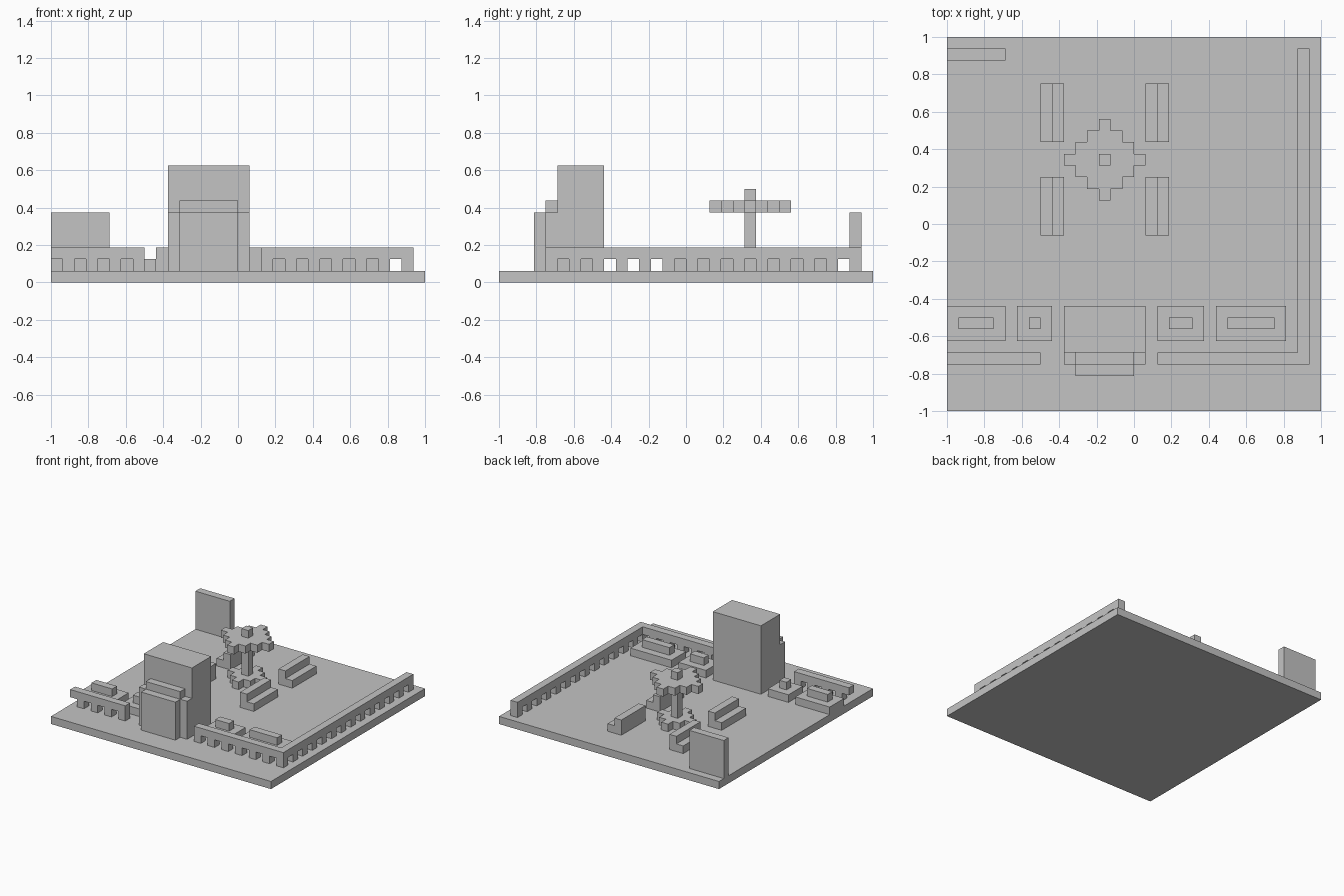
import bpy
import bmesh
from mathutils import Vector

U = 1 / 16  # one grid cell

cube = bpy.data.objects.get("Cube")
if cube:
    bpy.data.objects.remove(cube, do_unlink=True)

grey = bpy.data.materials.new("plain_grey")
grey.use_nodes = True
grey.diffuse_color = (0.55, 0.55, 0.55, 1)
grey.node_tree.nodes["Principled BSDF"].inputs["Base Color"].default_value = grey.diffuse_color


def prism(name, outline, lo, hi, axis="z"):
    """Extrude a flat outline along an axis, all in grid cells."""
    place = {
        "x": lambda a, b, d: Vector((d, a, b)),
        "y": lambda a, b, d: Vector((a, d, b)),
        "z": lambda a, b, d: Vector((a, b, d)),
    }[axis]
    bm = bmesh.new()
    face = bm.faces.new([bm.verts.new(place(a, b, lo) * U) for a, b in outline])
    grown = bmesh.ops.extrude_face_region(bm, geom=[face], use_keep_orig=True)
    moved = [v for v in grown["geom"] if isinstance(v, bmesh.types.BMVert)]
    bmesh.ops.translate(bm, verts=moved, vec=place(0, 0, hi - lo) * U)
    bmesh.ops.recalc_face_normals(bm, faces=bm.faces)
    mesh = bpy.data.meshes.new(name)
    bm.to_mesh(mesh)
    bm.free()
    mesh.materials.append(grey)
    obj = bpy.data.objects.new(name, mesh)
    bpy.context.collection.objects.link(obj)
    return obj


def box(name, x, y, z):
    return prism(name, [(x[0], y[0]), (x[1], y[0]), (x[1], y[1]), (x[0], y[1])], *z)


def arcade(name, start, end, opening_first, lo, hi, axis):
    """Low wall with a row of square openings along its foot."""
    outline = []
    for i in range(start, end):
        is_open = ((i - start) % 2 == 0) == opening_first
        foot = 2 if is_open else 1
        outline += [(i, foot), (i + 1, foot)]
    return prism(name, outline + [(end, 3), (start, 3)], lo, hi, axis)


def stepped_disc(name, cx, cy, r, lo, hi):
    """Round plate with a stair-stepped rim."""
    quarter = [(r + 0.5, 0.5)]
    for k in range(1, r + 1):
        quarter += [(r + 0.5 - k, k - 0.5), (r + 0.5 - k, k + 0.5)]
    outline = []
    for _ in range(4):
        outline += quarter
        quarter = [(-b, a) for a, b in quarter]
    return prism(name, [(cx + a, cy + b) for a, b in outline], lo, hi)


# Ground slab
box("ground_slab", (-16, 16), (-16, 16), (0, 1))

# Boundary walls
arcade("front_wall_right", -16, -8, True, -12, -11, "y")
arcade("front_wall_left", 2, 14, False, -12, -11, "y")
arcade("side_wall", -12, 15, False, 14, 15, "x")

# Gate tower with stepped porch and door slab
box("gate_tower", (-6, 1), (-11, -7), (1, 10))
prism("gate_porch", [(-6, 1), (1, 1), (1, 6), (0, 6), (0, 7), (-5, 7), (-5, 6), (-6, 6)],
      -12, -11, "y")
box("gate_door", (-5, 0), (-13, -12), (1, 6))

# Planters, each with a hedge set in by one cell
for i, (x0, x1) in enumerate([(-16, -11), (-10, -7), (2, 6), (7, 13)], 1):
    box(f"planter_{i}", (x0, x1), (-10, -7), (1, 2))
    box(f"hedge_{i}", (x0 + 1, x1 - 1), (-9, -8), (2, 3))

# Central fountain
CX, CY = -2.5, 5.5
stepped_disc("fountain_base", CX, CY, 2, 1, 2)
box("fountain_post", (CX - 0.5, CX + 0.5), (CY - 0.5, CY + 0.5), (1, 8))
stepped_disc("fountain_canopy", CX, CY, 3, 6, 7)

# Benches around the fountain, backs turned inward
for side, sign in (("left", 1), ("right", -1)):
    seat = [(CX + sign * d, z) for d, z in
            [(3.5, 1), (5.5, 1), (5.5, 2), (4.5, 2), (4.5, 3), (3.5, 3)]]
    for end, y in (("front", -1), ("back", 7)):
        prism(f"bench_{end}_{side}", seat, y, y + 5, "y")

# Standing panel at the back corner
box("back_panel", (-16, -11), (14, 15), (1, 6))
